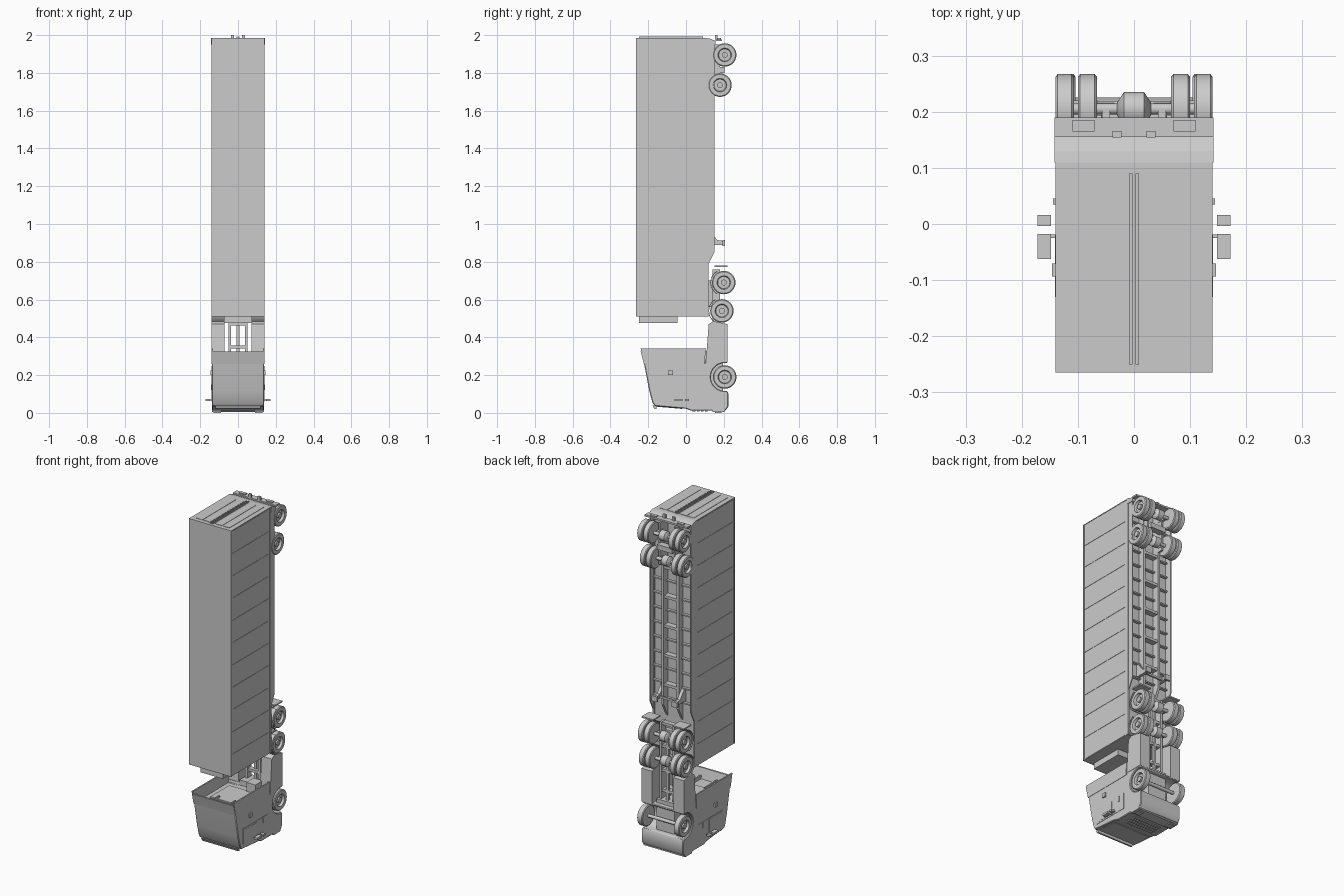
import bpy, bmesh, math
from mathutils import Matrix, Vector

if "Cube" in bpy.data.objects:
    bpy.data.objects.remove(bpy.data.objects["Cube"])

grey = bpy.data.materials.new("plain grey")
grey.use_nodes = True
grey.diffuse_color = (.6, .6, .6, 1)
grey.node_tree.nodes["Principled BSDF"].inputs["Base Color"].default_value = grey.diffuse_color

# Main dimensions shared by the parts
half_width = .14
trailer_roof, trailer_floor = -.265, .11
trailer_nose, trailer_tail = .51, 1.98
frame_bottom = .15
cab_roof, cab_back, cab_bottom = -.24, .34, .22
wheel_radius = .062
skin = .002
sides = {"left": 1, "right": -1}


def finish(name, bm, smooth=False):
    bmesh.ops.recalc_face_normals(bm, faces=bm.faces)
    mesh = bpy.data.meshes.new(name)
    bm.to_mesh(mesh)
    bm.free()
    mesh.materials.append(grey)
    part = bpy.data.objects.new(name, mesh)
    bpy.context.collection.objects.link(part)
    if smooth:
        bpy.ops.object.select_all(action="DESELECT")
        part.select_set(True)
        bpy.context.view_layer.objects.active = part
        bpy.ops.object.shade_smooth_by_angle(angle=math.radians(35))
    return part


def around(middle, reach):
    return middle - reach, middle + reach


def box(name, x, y, z):
    """Box from three (low, high) ranges."""
    bm = bmesh.new()
    low, high = (Vector(corner) for corner in zip(x, y, z))
    place = Matrix.Translation((low + high) / 2) @ Matrix.Diagonal((*(high - low), 1))
    bmesh.ops.create_cube(bm, size=1, matrix=place)
    return finish(name, bm)


def mirrored(name, x, y, z):
    for label, side in sides.items():
        box(f"{label}_{name}", sorted(side * value for value in x), y, z)


def prism(name, outline, x, smooth=False):
    """Side outline of (y, z) points, extruded over the x range."""
    bm = bmesh.new()
    start, end = x
    face = bm.faces.new([bm.verts.new((start, *point)) for point in outline])
    grown = bmesh.ops.extrude_face_region(bm, geom=[face])["geom"]
    moved = [item for item in grown if isinstance(item, bmesh.types.BMVert)]
    bmesh.ops.translate(bm, verts=moved, vec=(end - start, 0, 0))
    return finish(name, bm, smooth)


def mirrored_prism(name, outline, x, smooth=False):
    for label, side in sides.items():
        prism(f"{label}_{name}", outline, [side * value for value in x], smooth)


def arc(centre, radius, first, last, steps):
    """Points on a circle in the side plane, angles in degrees."""
    y, z = centre
    angles = [math.radians(first + (last - first) * k / steps) for k in range(steps + 1)]
    return [(y + radius * math.cos(a), z + radius * math.sin(a)) for a in angles]


def lathe(name, profile, centre, side=1, count=32):
    """Spin (x, radius) points about an axle running across the truck."""
    bm = bmesh.new()
    rings = []
    for x, radius in profile:
        circle = arc(centre, radius, 0, 360, count)[:-1]
        rings.append([bm.verts.new((side * x, *point)) for point in circle])
    for near, far in zip(rings, rings[1:]):
        for k in range(count):
            bm.faces.new((near[k], near[k - 1], far[k - 1], far[k]))
    bm.faces.new(rings[0])
    bm.faces.new(rings[-1])
    return finish(name, bm, True)


def wheel(name, inner, outer, centre):
    """Tyre with a rounded tread and a dished rim, on both sides."""
    shoulder, rim, hub = (wheel_radius * part for part in (.92, .58, .25))
    dish, edge = outer - .014, .004
    profile = [(inner, rim), (inner, shoulder), (inner + edge, wheel_radius),
               (outer - edge, wheel_radius), (outer, shoulder), (outer, rim),
               (dish, rim - edge), (dish, hub), (outer - edge, hub)]
    for label, side in sides.items():
        lathe(f"{label}_{name}", profile, centre, side)


def axle(name, centre):
    lathe(name, [(-.12, .01), (.12, .01)], centre, count=12)


# Trailer box with edge rails and thin panels on the sides
length = (trailer_nose, trailer_tail)
box("trailer_body", around(0, half_width - skin), (trailer_roof, trailer_floor), length)
rail_x = (half_width - .01, half_width)
mirrored("lower_side_rail", rail_x, around(trailer_floor, .008), length)
mirrored("upper_side_rail", rail_x, (trailer_roof, trailer_roof + .01), length)
panel_count, seam = 11, .003
pitch = (trailer_tail - trailer_nose) / panel_count
for i in range(panel_count):
    start = trailer_nose + i * pitch
    mirrored(f"side_panel_{i}", rail_x, (trailer_roof + .015, .09),
             (start + seam, start + pitch - seam))

# Cooling unit on the trailer front
box("cooling_unit", around(0, .075), (-.25, -.045), (.475, trailer_nose))

# Rear doors with raised panels and lock rods
door_face = trailer_tail + .004
door_y = (-.24, .085)
raised = (trailer_tail, door_face + skin)
box("rear_doors", around(0, half_width), (trailer_roof, trailer_floor), (trailer_tail, door_face))
for middle in (.04, .09):
    mirrored("door_panel", around(middle, .022), door_y, raised)
box("door_seam", around(0, .01), door_y, raised)
mirrored("lock_rod", around(.006, .003), (-.25, .09), (trailer_tail, door_face + .008))

# Rear sill, bumper and lamps
bumper_top = trailer_tail - skin
sill_end = .155
prism("rear_sill", [(trailer_floor, 1.95), (trailer_floor, door_face), (.13, trailer_tail),
                    (sill_end, 1.97), (sill_end, 1.95)], around(0, half_width + skin))
box("rear_bumper", around(0, half_width + skin), (sill_end, .19), (bumper_top - .01, bumper_top))
mirrored("rear_lamp", around(.09, .02), around(.175, .01), (bumper_top, door_face))
mirrored("marker_lamp", around(.03, .008), around(.16, .006), (bumper_top, 2))

# Trailer frame rails with a tapered front, and cross members
rail = [(trailer_floor, .77), (frame_bottom, .85), (frame_bottom, 1.97), (trailer_floor, 1.97)]
mirrored_prism("trailer_rail", rail, around(.05, .007))
mirrored_prism("trailer_outer_rail", rail, (half_width - .008, half_width - skin))
for i in range(13):
    z = .88 + i * .088
    box(f"cross_member_{i}", around(0, .13), (trailer_floor, .126), around(z, .004))
    if i % 2:
        box(f"frame_brace_{i}", around(0, .045), (trailer_floor, .145), around(z, .008))

# Landing gear
leg_z, leg_foot = .9, .2
mirrored_prism("landing_leg", [(trailer_floor, .89), (leg_foot, .89), (leg_foot, .91),
                               (.165, .915), (.12, .97), (trailer_floor, .97)], around(.067, .009))
mirrored("landing_foot", around(.067, .018), around(leg_foot, .007), around(leg_z, .016))
box("landing_brace", around(0, .06), around(.165, .005), around(leg_z, .006))

# Dual wheels, axles and suspension
drive_wheels = {"drive_rear": (.2, .69), "drive_front": (.19, .54)}
trailer_wheels = {"trailer_rear": (.205, 1.895), "trailer_front": (.18, 1.735)}
for name, centre in (drive_wheels | trailer_wheels).items():
    wheel(f"{name}_outer_wheel", .107, half_width, centre)
    wheel(f"{name}_inner_wheel", .066, .1, centre)
    axle(f"{name}_axle", centre)
    y, z = centre
    mirrored(f"{name}_spring", around(.05, .007), (half_width, y), around(z, .012))
    lathe(f"{name}_differential", [(-.03, .012), (-.018, .03), (.018, .03), (.03, .012)], centre)
mirrored("suspension_arm", around(.05, .005), (frame_bottom, .18), (1.7, 1.95))
box("air_tank", around(0, .05), around(.185, .02), around(1.815, .015))

# Tractor chassis, drive shaft and trailer coupling
chassis = (.14, .18)
mirrored("tractor_rail", around(.043, .007), chassis, (.1, .76))
for i, z in enumerate((.28, .35, .47, .615, .75)):
    box(f"tractor_cross_member_{i}", around(0, .05), around(.16, .015), around(z, .008))
box("drive_shaft", around(0, .008), around(.17, .008), (.27, .69))
box("coupling_plate", around(0, .065), (.115, .14), around(.63, .07))

# Side skirts behind the cab, mudguards and mud flaps
mirrored_prism("side_skirt", [(.105, .27), (.12, .47), (.145, .485), (cab_bottom, .47),
                              (cab_bottom, .27)], (.072, half_width))
guard_x = (.065, half_width)
for name, centre in drive_wheels.items():
    guard = arc(centre, .072, 120, 240, 6) + arc(centre, .068, 240, 120, 6)
    mirrored_prism(f"{name}_mudguard", guard, guard_x, True)
mirrored("mud_flap", guard_x, (frame_bottom, cab_bottom), around(.777, .004))

# Cab shell with wheel arches
front_axle = (.205, .19)
roof_line = [(-.223, .265), (-.195, .12), (-.178, .055)]
nose = [(-.165, .036), (0, .022), (.025, .012), (.21, .012), (.225, .035), (.225, .1)]
cab = prism("cab_body", roof_line + nose + arc(front_axle, .074, -80, -280, 10)
            + [(cab_bottom, .275), (.105, .285), (.1, .265)], around(0, half_width - skin), True)
rounding = cab.modifiers.new("Bevel", "BEVEL")
rounding.width = .004
rounding.limit_method = "ANGLE"
rounding.angle_limit = math.radians(50)

# Open-backed roof deflector, side extenders and the parts behind the cab
deck = .26
prism("roof_deflector", [(-.223, deck), (cab_roof, .325), (cab_roof + .01, .325), (-.213, deck)],
      around(0, half_width - skin), True)
mirrored_prism("side_extender", [(-.222, deck), (cab_roof, cab_back), (.105, cab_back),
                                 (.098, deck)], (half_width - .008, half_width))
mirrored("deflector_strut", around(.054, .004), (-.22, -.1), (deck, .285))
box("cab_rear_panel", around(0, .1), (-.12, .06), (deck, deck + .012))
box("air_intake", (.02, .08), (.05, .12), (deck, .325))
box("engine_block", around(0, .06), (.1, .195), (.1, .3))

# Front wheels and axle
wheel("front_wheel", .104, half_width, front_axle)
axle("front_axle", front_axle)

# Windscreen, visor, grille, bumper and lamps on the nose
prism("windscreen", [(-.15, .032), (-.02, .021), (-.02, .026), (-.15, .038)], around(0, .12))
prism("sun_visor", [(-.178, .04), (-.168, .022), (-.155, .02), (-.155, .036)], around(0, .12))
for i in range(4):
    box(f"grille_bar_{i}", around(0, .09), around(.042 + i * .022, .007), (.007, .015))
box("front_bumper", around(0, half_width - skin), (.14, .205), (.005, .02))
mirrored("head_lamp", around(.11, .02), around(.17, .017), (0, .008))

# Cab side details
mirrored("cab_door", rail_x, (-.15, .08), around(.107, .047))
mirrored("side_window", (half_width - .01, half_width + .001), (-.13, -.02), around(.107, .038))
mirrored("door_handle", around(half_width, .004), around(.04, .005), around(.135, .015))
mirrored("side_marker", around(half_width, .006), around(-.082, .012), around(.212, .012))

# Mirrors
mirror_z = .068
mirrored("main_mirror", around(.16, .012), around(-.04, .022), around(mirror_z, .006))
mirrored("wide_mirror", around(.16, .012), around(.006, .01), around(mirror_z, .006))
mirrored("mirror_arm", around(.145, .01), around(-.022, .003), around(mirror_z, .003))
